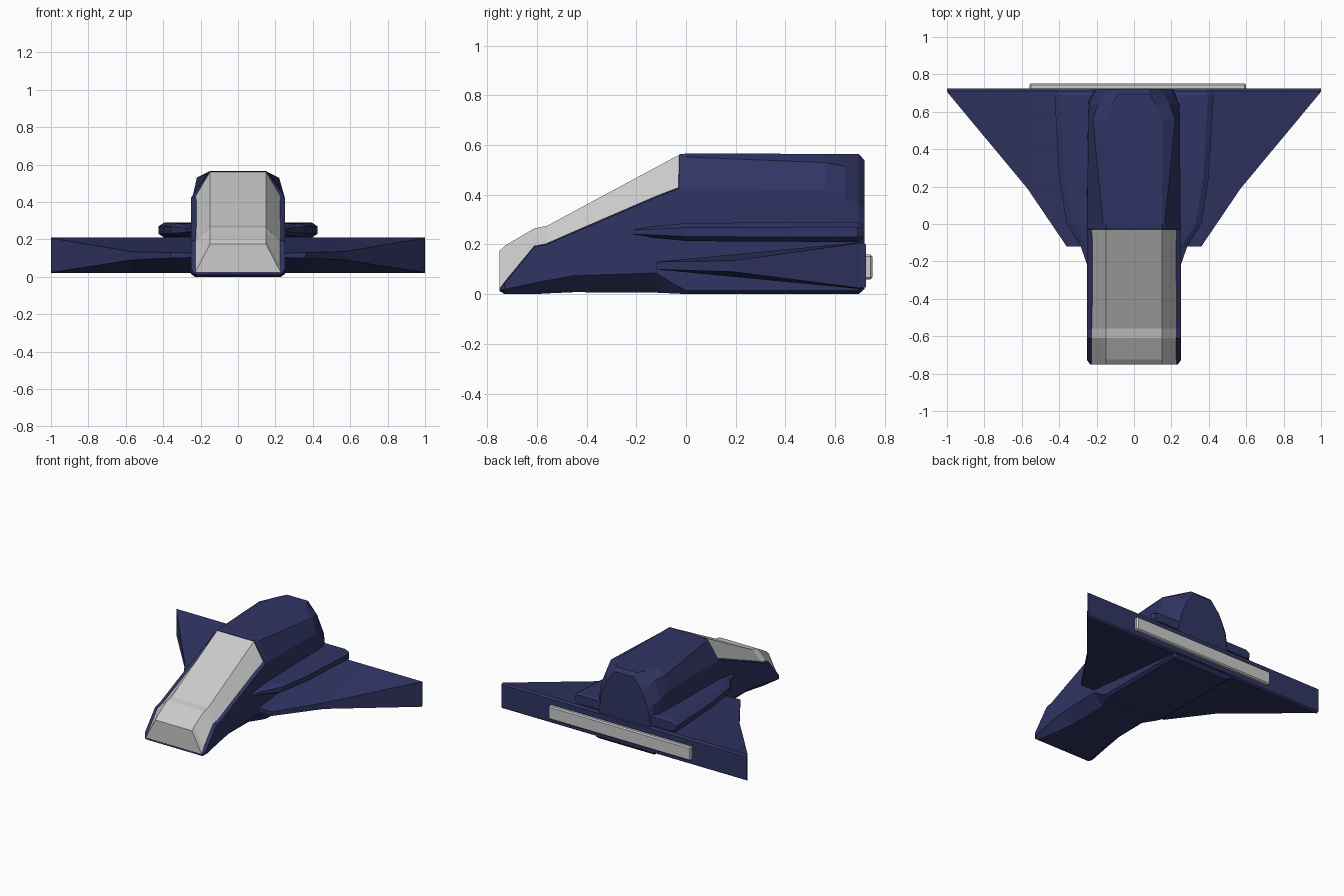
import bpy, bmesh

navy = bpy.data.materials.new("navy_paint")
navy.diffuse_color = (0.03, 0.035, 0.125, 1)


def loft(name, rings, mat=None):
    """Skin a list of equal-length closed rings and cap both ends."""
    bm = bmesh.new()
    vs = [[bm.verts.new(p) for p in ring] for ring in rings]
    n = len(vs[0])
    for a, b in zip(vs, vs[1:]):
        for i in range(n):
            j = (i + 1) % n
            bm.faces.new((a[i], a[j], b[j], b[i]))
    bm.faces.new(vs[0])
    bm.faces.new(vs[-1])
    bmesh.ops.recalc_face_normals(bm, faces=bm.faces)
    me = bpy.data.meshes.new(name)
    bm.to_mesh(me)
    bm.free()
    ob = bpy.data.objects.new(name, me)
    bpy.context.collection.objects.link(ob)
    if mat:
        me.materials.append(mat)
    return ob


def ring_y(y, half):
    """Symmetric cross-section at y from half-profile points (x, z), bottom to top."""
    return [(x, y, z) for x, z in half] + [(-x, y, z) for x, z in reversed(half)]


# Fuselage nose: low rim under the canopy (y, bottom x, bottom z, chamfer z, rim z)
nose = [(-0.75, 0.22, 0.012, 0.016, 0.02), (-0.73, 0.22, 0.0, 0.02, 0.045),
        (-0.61, 0.20, 0.0, 0.045, 0.19), (-0.56, 0.19, 0.003, 0.055, 0.20),
        (-0.45, 0.17, 0.008, 0.075, 0.248), (-0.12, 0.17, 0.006, 0.085, 0.39),
        (-0.03, 0.22, 0.002, 0.03, 0.425)]
rings = [ring_y(y, [(bx, bz), (0.235 if y < -0.74 else 0.25, cz), (0.235 if y < -0.74 else 0.25, rz),
                    (0.225, rz + 0.005), (0.15, rz + 0.005)])
         for y, bx, bz, cz, rz in nose]

# Fuselage rear: full-height hump with cut tail corners
rings += [
    ring_y(-0.028, [(0.22, 0.002), (0.25, 0.03), (0.25, 0.425), (0.16, 0.552), (0.15, 0.563)]),
    ring_y(0.0, [(0.23, 0), (0.25, 0.015), (0.25, 0.425), (0.165, 0.552), (0.15, 0.566)]),
    ring_y(0.56, [(0.23, 0), (0.25, 0.015), (0.245, 0.42), (0.22, 0.53), (0.15, 0.565)]),
    ring_y(0.64, [(0.23, 0), (0.25, 0.015), (0.24, 0.39), (0.19, 0.515), (0.115, 0.565)]),
    ring_y(0.695, [(0.23, 0), (0.25, 0.015), (0.215, 0.36), (0.16, 0.48), (0.085, 0.565)]),
    ring_y(0.718, [(0.23, 0.02), (0.24, 0.03), (0.19, 0.34), (0.14, 0.46), (0.075, 0.54)]),
]
loft("fuselage", rings, navy)

# Canopy: trapezoid section (y, lower z, upper z)
canopy = [(-0.75, 0.02, 0.175), (-0.725, 0.05, 0.198), (-0.61, 0.19, 0.265),
          (-0.56, 0.20, 0.275), (-0.03, 0.425, 0.56)]
loft("canopy", [ring_y(y, [(0.23, lo), (0.15, hi)]) for y, lo, hi in canopy])

# Delta wing: thin leading edge, thick trailing edge (x, leading y, lower z, upper z)
half_wing = [(0.25, -0.12, 0.103, 0.127), (0.36, -0.12, 0.10, 0.13),
             (0.57, 0.19, 0.09, 0.135), (0.99, 0.695, 0.025, 0.205), (1.0, 0.71, 0.03, 0.20)]
span = [(-x, y, lo, hi) for x, y, lo, hi in reversed(half_wing)] + half_wing
loft("delta_wing", [[(x, y, hi), (x, 0.71, 0.21), (x, 0.725, 0.2),
                     (x, 0.725, 0.03), (x, 0.71, 0.02), (x, y, lo)]
                    for x, y, lo, hi in span], navy)

# Upper strake slab with bevelled edges (y, half-width, half-thickness)
strake = [(-0.22, 0.25, 0.016), (-0.12, 0.285, 0.024), (0.0, 0.36, 0.036),
          (0.25, 0.40, 0.038), (0.69, 0.425, 0.04), (0.71, 0.41, 0.032)]
loft("upper_strake", [ring_y(y, [(w - 0.03, 0.25 - t), (w, 0.25 - t * 0.5),
                                 (w, 0.25 + t * 0.5), (w - 0.03, 0.25 + t)])
                      for y, w, t in strake], navy)

# Engine exhaust bar on the trailing edge
bar = loft("exhaust_bar", [[(x, 0.70, 0.06), (x, 0.75, 0.06), (x, 0.75, 0.16), (x, 0.70, 0.16)]
                           for x in (-0.56, 0.60)])
bevel = bar.modifiers.new("bevel", 'BEVEL')
bevel.width = 0.008
bevel.segments = 1
